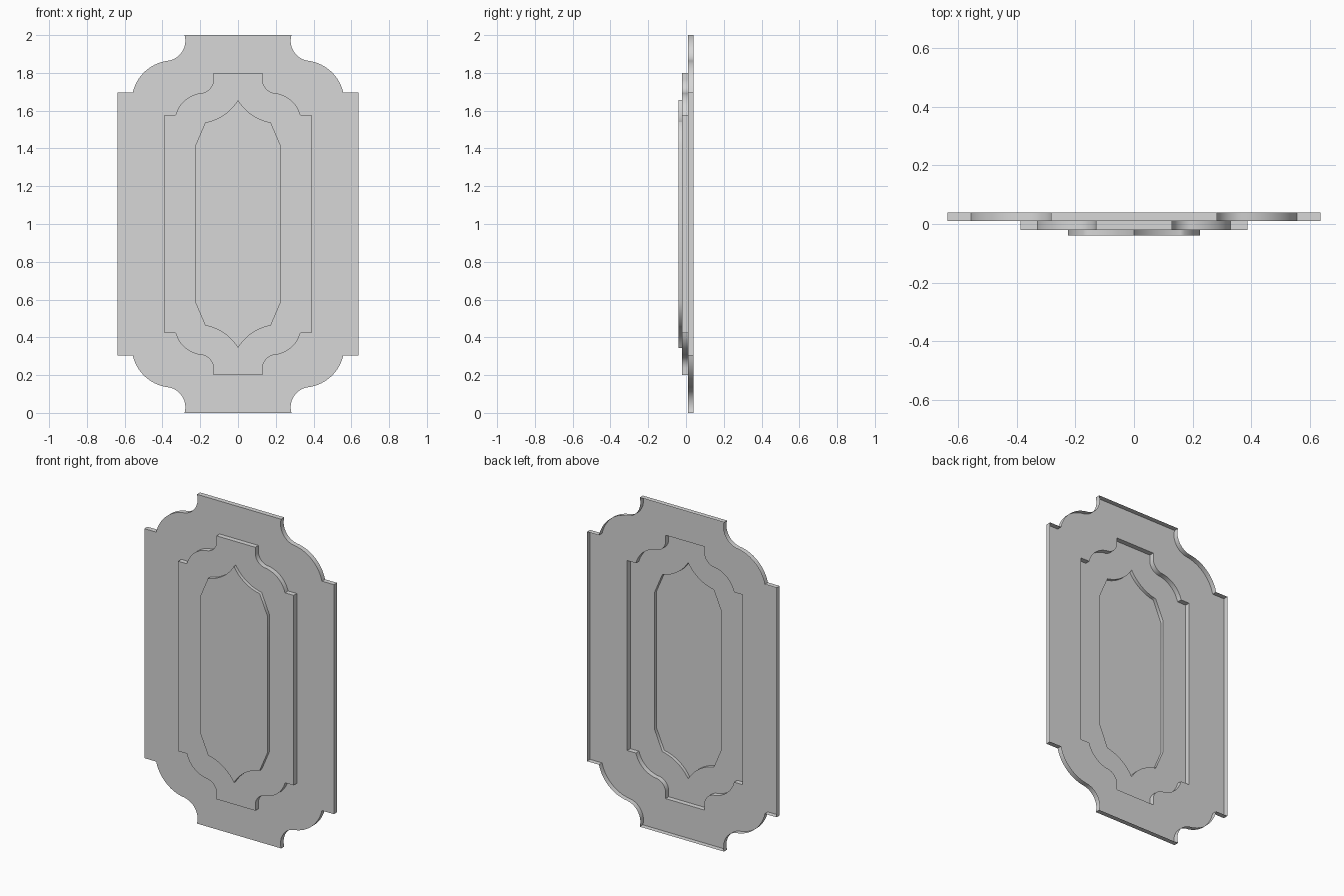
import bpy
import bmesh
import math
from mathutils import Vector

cube = bpy.data.objects.get("Cube")
if cube:
    bpy.data.objects.remove(cube, do_unlink=True)

GREY = (0.68, 0.68, 0.68, 1)
grey = bpy.data.materials.new("plain grey")
grey.use_nodes = True
grey.diffuse_color = GREY
grey.node_tree.nodes["Principled BSDF"].inputs["Base Color"].default_value = GREY


def arc(start, end, ratio, steps=14):
    """Circular arc; ratio is the sagitta over the chord, positive bulges right of travel."""
    a, b = Vector(start), Vector(end)
    chord = b - a
    side = Vector((chord.y, -chord.x)).normalized()
    sag = abs(ratio) * chord.length
    radius = (chord.length ** 2 / 4 + sag ** 2) / (2 * sag)
    sign = math.copysign(1, ratio)
    centre = (a + b) / 2 - side * sign * (radius - sag)
    half = math.asin(chord.length / 2 / radius)
    points = []
    for i in range(steps + 1):
        t = -half + 2 * half * i / steps
        points.append(centre + side * sign * radius * math.cos(t)
                      + chord.normalized() * radius * math.sin(t))
    return points


def mirrored(quarter):
    """Full outline from the upper right quarter, listed from the side to the top."""
    q = [Vector(p) for p in quarter]
    top = q + [Vector((-p.x, p.y)) for p in reversed(q)]
    loop = top + [Vector((p.x, -p.y)) for p in reversed(top)]
    return [p for i, p in enumerate(loop) if (p - loop[i - 1]).length > 1e-4]


def add_loop(bm, outline, depth):
    """Closed ring of edges, upright at the given depth."""
    verts = [bm.verts.new((p.x, depth, p.y + 1)) for p in outline]
    return [bm.edges.new((verts[i - 1], verts[i])) for i in range(len(verts))]


def layer(name, front, back, outline, hole=None):
    """Open-backed step: a front face, with an optional opening, and a rim behind it."""
    bm = bmesh.new()
    rim = add_loop(bm, outline, front)
    edges = rim + (add_loop(bm, hole, front) if hole else [])
    bmesh.ops.triangle_fill(bm, edges=edges, use_beauty=True, normal=(0, -1, 0))
    face = bm.faces[:][0]
    wall = bmesh.ops.extrude_edge_only(bm, edges=rim)["geom"]
    bmesh.ops.translate(bm, vec=(0, back - front, 0),
                        verts=[v for v in wall if isinstance(v, bmesh.types.BMVert)])
    bmesh.ops.recalc_face_normals(bm, faces=bm.faces[:])
    face.normal_update()
    if face.normal.y > 0:
        bmesh.ops.reverse_faces(bm, faces=bm.faces[:])
    mesh = bpy.data.meshes.new(name)
    bm.to_mesh(mesh)
    bm.free()
    mesh.materials.append(grey)
    obj = bpy.data.objects.new(name, mesh)
    bpy.context.collection.objects.link(obj)
    bpy.ops.object.select_all(action='DESELECT')
    obj.select_set(True)
    bpy.context.view_layer.objects.active = obj
    bpy.ops.object.shade_smooth_by_angle(angle=math.radians(62))


# Outlines of the three stepped layers
outer = mirrored([(0.637, 0.697)]
                 + arc((0.557, 0.697), (0.365, 0.865), 0.16)
                 + arc((0.365, 0.865), (0.283, 1.0), -0.22))
middle = mirrored([(0.388, 0.577)]
                  + arc((0.33, 0.577), (0.2, 0.692), 0.15)
                  + arc((0.2, 0.692), (0.13, 0.765), -0.2)
                  + [(0.13, 0.8)])
inner = mirrored([(0.226, 0.415)]
                 + arc((0.173, 0.538), (0, 0.657), -0.11))

# Layers, from back to front, each opening into the next
layer("outer_frame", 0.01, 0.04, outer, middle)
layer("middle_frame", -0.02, 0.01, middle, inner)
layer("centre_panel", -0.04, -0.02, inner)
